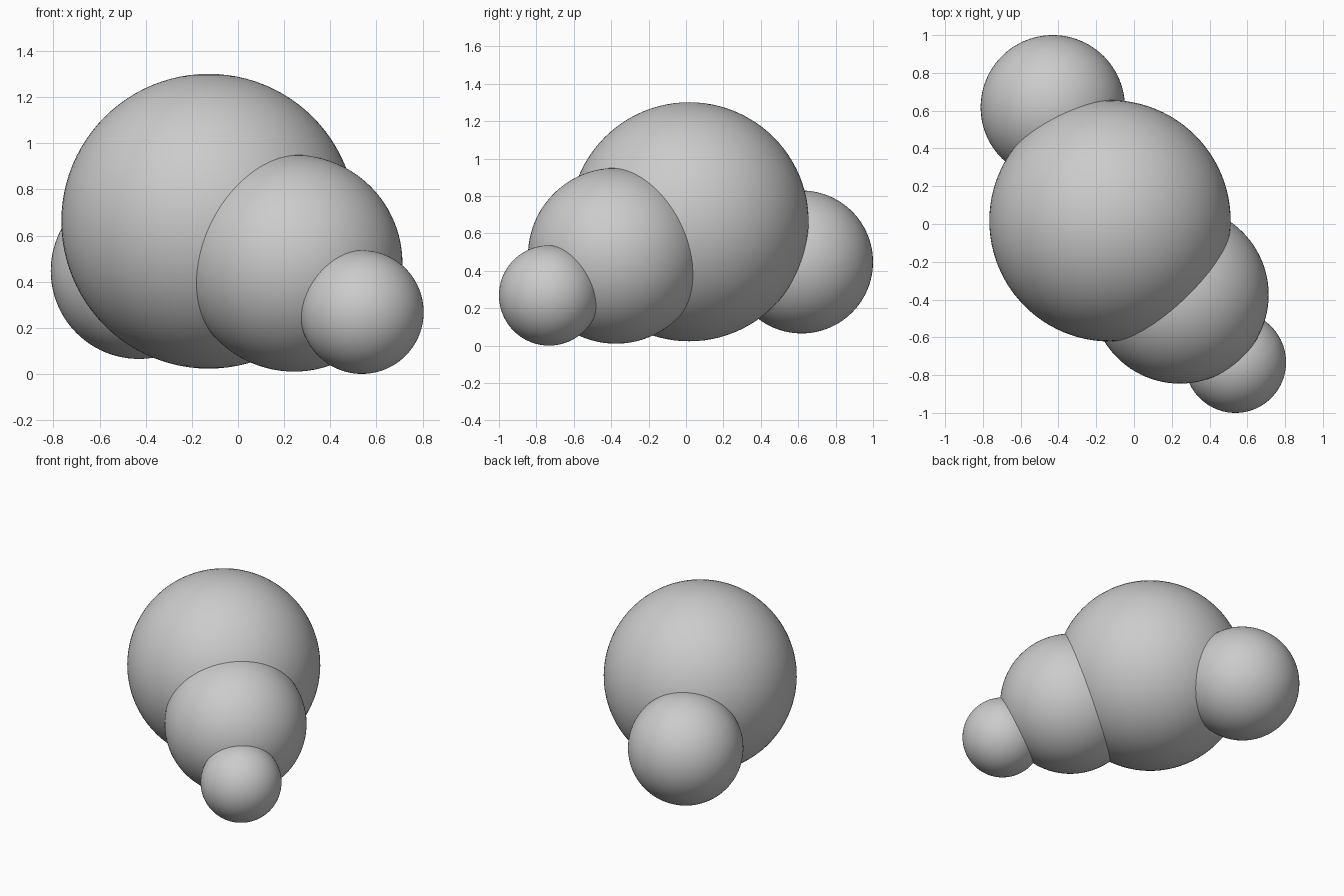
import bpy

if "Cube" in bpy.data.objects:
    bpy.data.objects.remove(bpy.data.objects["Cube"])

# name, centre, radius of each ball in the overlapping chain
BALLS = [
    ("large_ball", (-0.127, 0.017, 0.662), 0.639),
    ("medium_ball", (0.243, -0.375, 0.480), 0.470),
    ("small_front_ball", (0.537, -0.732, 0.268), 0.268),
    ("back_ball", (-0.430, 0.618, 0.447), 0.382),
]


def add_ball(name, centre, radius):
    bpy.ops.mesh.primitive_uv_sphere_add(
        segments=96, ring_count=48, radius=radius, location=centre)
    ball = bpy.context.object
    ball.name = name
    bpy.ops.object.shade_smooth()
    return ball


for name, centre, radius in BALLS:
    add_ball(name, centre, radius)
